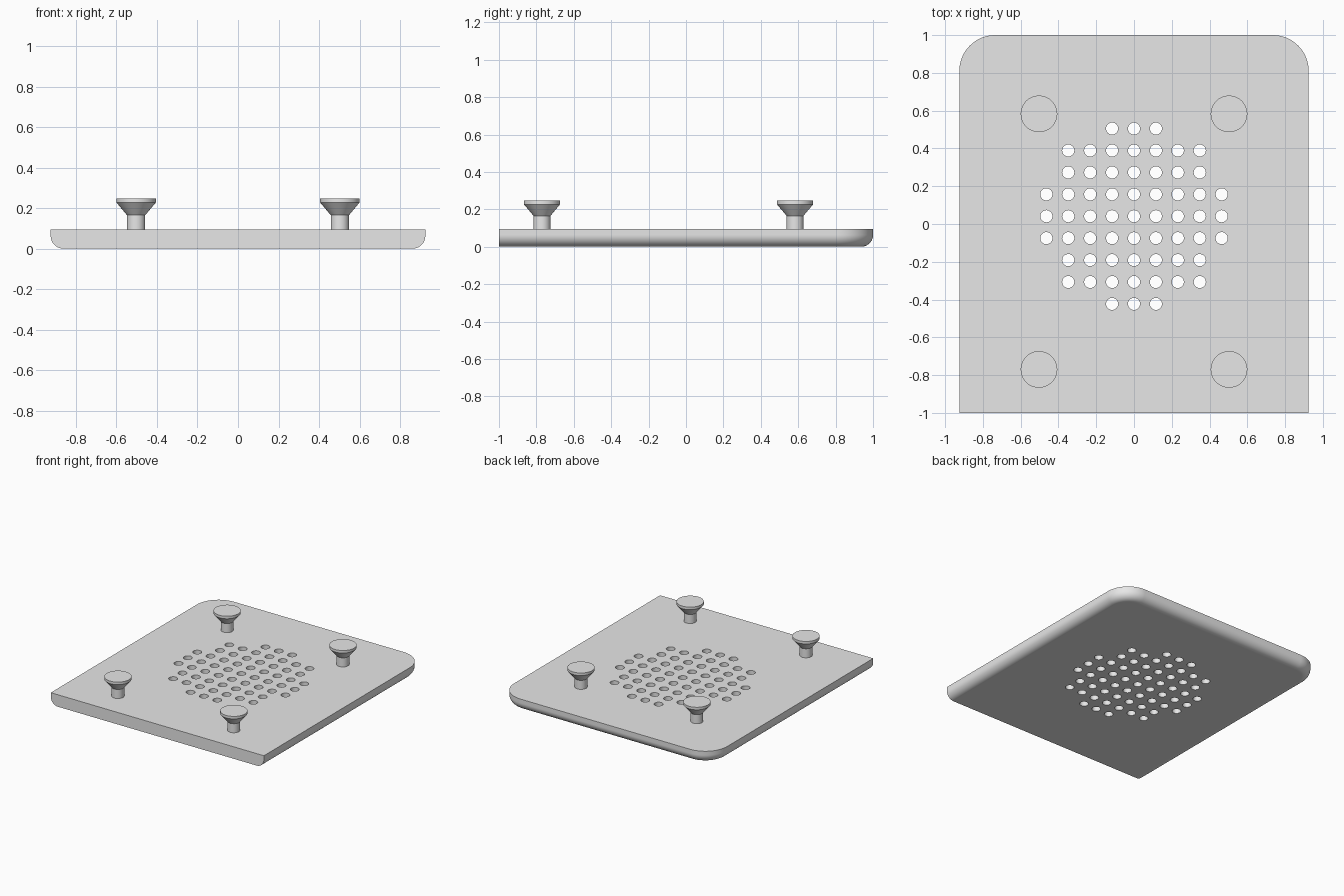
import bpy
import bmesh
import math
from mathutils import Matrix, Vector

cube = bpy.data.objects.get("Cube")
if cube:
    bpy.data.objects.remove(cube, do_unlink=True)

HALF_X, HALF_Y, THICK = 0.925, 1.0, 0.094
CORNER, FILLET = 0.19, 0.063
PITCH, HOLE_R, GRID_Y = 0.116, 0.032, 0.041

grey = bpy.data.materials.new("plain grey")
grey.use_nodes = True
colour = (0.8, 0.8, 0.8, 1)
grey.diffuse_color = colour
grey.node_tree.nodes["Principled BSDF"].inputs["Base Color"].default_value = colour


def make_object(name, bm):
    bmesh.ops.recalc_face_normals(bm, faces=bm.faces[:])
    mesh = bpy.data.meshes.new(name)
    bm.to_mesh(mesh)
    bm.free()
    mesh.materials.append(grey)
    obj = bpy.data.objects.new(name, mesh)
    bpy.context.collection.objects.link(obj)
    return obj


def activate(obj):
    bpy.ops.object.select_all(action='DESELECT')
    obj.select_set(True)
    bpy.context.view_layer.objects.active = obj


def smooth(obj):
    activate(obj)
    bpy.ops.object.shade_smooth_by_angle(angle=math.radians(30))


def skin(bm, rings):
    """Bridge equal rings of points and cap both ends."""
    loops = [[bm.verts.new(p) for p in ring] for ring in rings]
    n = len(loops[0])
    for a, b in zip(loops, loops[1:]):
        for i in range(n):
            j = (i + 1) % n
            bm.faces.new((a[i], a[j], b[j], b[i]))
    bm.faces.new(loops[0][::-1])
    bm.faces.new(loops[-1])


def outline(inset, z, steps=16):
    """Square front corners, round back corners; the front edge stays put."""
    points = [Vector((inset - HALF_X, -HALF_Y, z)), Vector((HALF_X - inset, -HALF_Y, z))]
    for side, start in ((1, 0), (-1, math.pi / 2)):
        for k in range(steps + 1):
            a = start + k / steps * math.pi / 2
            r = CORNER - inset
            points.append(Vector((side * (HALF_X - CORNER) + r * math.cos(a),
                                  HALF_Y - CORNER + r * math.sin(a), z)))
    return points


# Plate with its lower edge rounded on the sides and back
bm = bmesh.new()
rings = []
for k in range(11):
    a = k / 10 * math.pi / 2
    rings.append(outline(FILLET * (1 - math.sin(a)), FILLET * (1 - math.cos(a))))
rings.append(outline(0, THICK))
skin(bm, rings)
plate = make_object("plate", bm)

# Round grille of drilled holes
bm = bmesh.new()
for i in range(-4, 5):
    for j in range(-4, 5):
        if i * i + j * j <= 18:
            place = Matrix.Translation((i * PITCH, GRID_Y + j * PITCH, THICK / 2))
            bmesh.ops.create_cone(bm, cap_ends=True, segments=32, radius1=HOLE_R,
                                  radius2=HOLE_R, depth=THICK * 3, matrix=place)
cutter = make_object("hole_cutter", bm)
cutter.hide_render = True
cut = plate.modifiers.new("holes", 'BOOLEAN')
cut.operation = 'DIFFERENCE'
cut.solver = 'EXACT'
cut.object = cutter
activate(plate)
bpy.ops.object.modifier_apply(modifier=cut.name)
bpy.data.objects.remove(cutter, do_unlink=True)
smooth(plate)
weighted = plate.modifiers.new("flat_face_normals", 'WEIGHTED_NORMAL')
weighted.keep_sharp = True

# Four pegs: stem, flared cone and thin rim
PROFILE = ((0.045, THICK - 0.004), (0.045, 0.165), (0.097, 0.227), (0.097, 0.247))
for end, y in (("front", -0.77), ("back", 0.583)):
    for side, x in (("left", 0.503), ("right", -0.503)):
        bm = bmesh.new()
        skin(bm, [[(r * math.cos(t * math.pi / 24), r * math.sin(t * math.pi / 24), z)
                   for t in range(48)] for r, z in PROFILE])
        peg = make_object(f"{end}_{side}_peg", bm)
        peg.location = (x, y, 0)
        smooth(peg)
